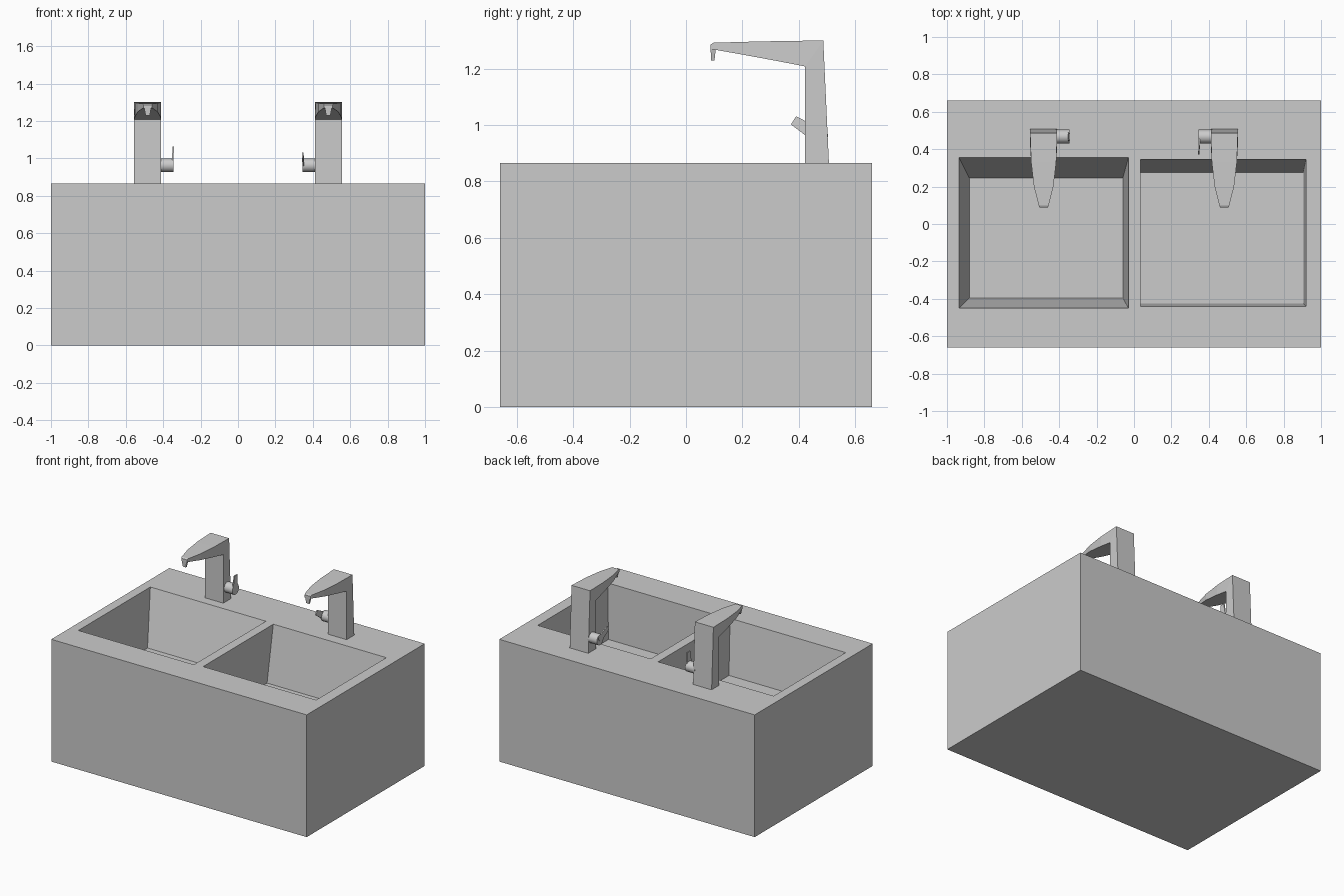
import bpy, bmesh
from math import radians
from mathutils import Matrix

if "Cube" in bpy.data.objects:
    bpy.data.objects.remove(bpy.data.objects["Cube"])

TOP = 0.865


def loft(name, rings):
    """Skin a list of four-point rings and cap both ends."""
    bm = bmesh.new()
    loops = [[bm.verts.new(p) for p in ring] for ring in rings]
    for a, b in zip(loops, loops[1:]):
        for i in range(len(a)):
            j = (i + 1) % len(a)
            bm.faces.new((a[i], a[j], b[j], b[i]))
    bm.faces.new(loops[0])
    bm.faces.new(loops[-1])
    bmesh.ops.recalc_face_normals(bm, faces=bm.faces)
    me = bpy.data.meshes.new(name)
    bm.to_mesh(me)
    bm.free()
    ob = bpy.data.objects.new(name, me)
    bpy.context.collection.objects.link(ob)
    return ob


def rect(x0, x1, y0, y1, z):
    return [(x0, y0, z), (x1, y0, z), (x1, y1, z), (x0, y1, z)]


# Counter block with two tapered basins
block = loft("sink_block", [rect(-1, 1, -0.66, 0.66, 0), rect(-1, 1, -0.66, 0.66, TOP)])
basins = [
    ((-0.935, -0.03, -0.45, 0.355), (-0.88, -0.06, -0.395, 0.245), 0.49),
    ((0.035, 0.92, -0.44, 0.345), (0.035, 0.905, -0.425, 0.275), 0.475),
]
for rim, floor, z in basins:
    over = [r + (r - f) * 0.1 for r, f in zip(rim, floor)]
    cutter = loft("basin_cutter", [rect(*floor, z), rect(*over, TOP + (TOP - z) * 0.1)])
    cutter.hide_render = True
    mod = block.modifiers.new("basin", 'BOOLEAN')
    mod.operation = 'DIFFERENCE'
    mod.solver = 'EXACT'
    mod.object = cutter
    bpy.context.view_layer.objects.active = block
    bpy.ops.object.modifier_apply(modifier=mod.name)
    bpy.data.objects.remove(cutter)


def faucet(side, cx, s, tilt):
    """s points from the post towards the handle; tilt leans the lever forward."""
    # Post and tapering arm: half width, outer (y, z), inner (y, z)
    stations = [
        (0.0725, (0.507, TOP), (0.422, TOP)),
        (0.0725, (0.487, 1.30), (0.422, 1.208)),
        (0.067, (0.33, 1.298), (0.33, 1.226)),
        (0.052, (0.20, 1.295), (0.20, 1.25)),
        (0.026, (0.098, 1.292), (0.098, 1.268)),
        (0.022, (0.087, 1.286), (0.087, 1.268)),
    ]
    loft(side + "_faucet_body", [
        [(cx - w, *o), (cx + w, *o), (cx + w, *i), (cx - w, *i)] for w, o, i in stations])
    # Nozzle
    loft(side + "_nozzle", [
        rect(cx - 0.02, cx + 0.02, 0.087, 0.106, 1.275),
        rect(cx - 0.011, cx + 0.011, 0.089, 0.101, 1.229)])
    # Handle hub
    bpy.ops.mesh.primitive_cylinder_add(
        vertices=16, radius=0.037, depth=0.075,
        location=(cx + s * 0.1, 0.467, 0.963), rotation=(0, radians(90), 0))
    hub = bpy.context.object
    hub.name = side + "_handle_hub"
    bpy.ops.object.shade_smooth_by_angle()
    # Lever, flaring slightly outward at the tip
    lever = loft(side + "_lever", [
        [(s * (x - 0.004), -w, z), (s * (x + 0.004), -w, z),
         (s * (x + 0.004), w, z), (s * (x - 0.004), w, z)]
        for x, w, z in [(0.134, 0.026, -0.01), (0.134, 0.022, 0.045), (0.138, 0.017, 0.101)]])
    lever.data.transform(Matrix.Translation((cx, 0.467, 0.963)) @ Matrix.Rotation(radians(tilt), 4, 'X'))


faucet("left", -0.483, 1, 0)
faucet("right", 0.483, -1, 58)
